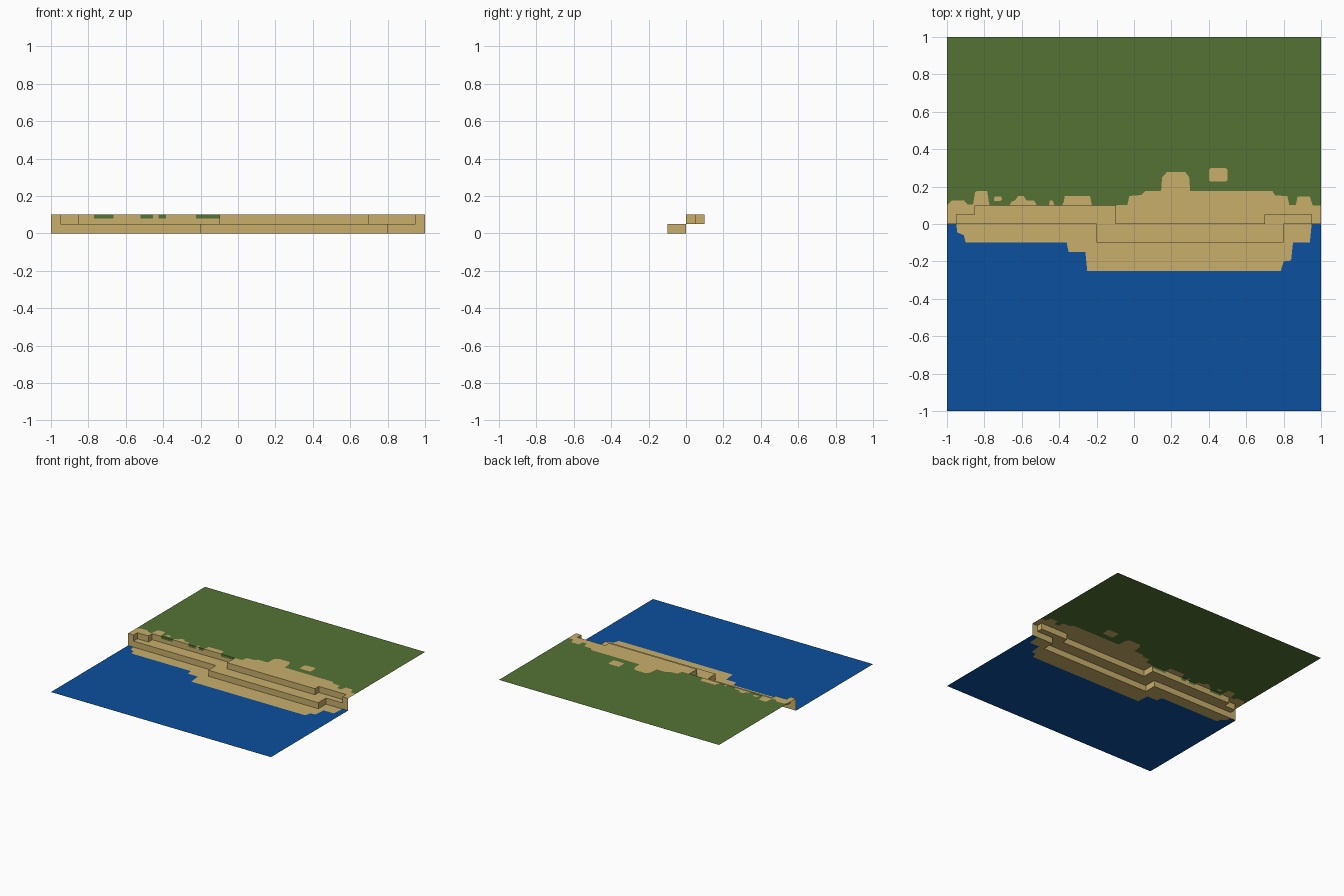
import bpy
from mathutils import Vector
from mathutils.geometry import tessellate_polygon

if "Cube" in bpy.data.objects:
    bpy.data.objects.remove(bpy.data.objects["Cube"])


def material(name, rgb):
    m = bpy.data.materials.new(name)
    m.diffuse_color = (*rgb, 1)
    m.use_nodes = True
    m.node_tree.nodes["Principled BSDF"].inputs["Base Color"].default_value = m.diffuse_color
    return m


GRASS = material("grass green", (0.091, 0.171, 0.036))
SAND = material("sand", (0.578, 0.429, 0.150))
WATER = material("water blue", (0.0037, 0.080, 0.342))


def make(name, verts, faces, mat):
    me = bpy.data.meshes.new(name)
    me.from_pydata(verts, [], faces)
    me.materials.append(mat)
    ob = bpy.data.objects.new(name, me)
    bpy.context.collection.objects.link(ob)


def flat(name, loops, z, mat):
    """Level sheet inside the first loop, minus the other loops, facing up."""
    loops = [[Vector((x, y, 0)) for x, y in lp] for lp in loops]
    pts = [p for lp in loops for p in lp]
    faces = []
    for a, b, c in tessellate_polygon(loops):
        up = (pts[b] - pts[a]).cross(pts[c] - pts[a]).z
        faces.append((a, b, c) if up > 0 else (a, c, b))
    make(name, [(p.x, p.y, z) for p in pts], faces, mat)


def wall(name, path, z0, z1, mat):
    """Vertical sheet along a path running left to right, facing front."""
    n = len(path)
    verts = [(x, y, z) for z in (z0, z1) for x, y in path]
    make(name, verts, [(i, i + 1, n + i + 1, n + i) for i in range(n - 1)], mat)


# Edges of the terraces
left_edge = [(-1, 0), (-.95, 0), (-.95, .05), (-.85, .05), (-.85, .1)]
right_edge = [(-.1, .1), (-.1, 0), (.7, 0), (.7, .05), (.95, .05), (.95, 0), (1, 0)]
foot = [(-.95, 0), (-.2, 0), (-.2, -.1), (.8, -.1), (.8, 0), (.95, 0)]

# Ragged sand edges against the grass, each starting and ending at y = 0.1
left_top = [(-1, .1), (-.975, .125), (-.91, .127), (-.89, .105), (-.86, .105), (-.85, .17),
            (-.84, .176), (-.785, .176), (-.775, .11), (-.77, .1)]
bumps = [
    [(-.665, .1), (-.655, .12), (-.635, .127), (-.62, .15), (-.59, .15), (-.575, .126),
     (-.535, .126), (-.52, .1)],
    [(-.455, .1), (-.45, .125), (-.435, .125), (-.425, .1)],
    [(-.385, .1), (-.375, .12), (-.37, .15), (-.235, .15), (-.225, .1)],
]
right_top = [(-.1, .1), (-.035, .102), (-.025, .15), (.04, .155), (.06, .176), (.145, .176),
             (.15, .25), (.175, .277), (.275, .277), (.295, .25), (.3, .176), (.74, .176),
             (.755, .152), (.82, .15), (.83, .102), (.865, .102), (.875, .148),
             (.94, .148), (.955, .1), (1, .1)]
islands = [
    [(-.75, .13), (-.745, .148), (-.71, .148), (-.705, .13), (-.715, .124), (-.745, .124)],
    [(.4, .235), (.4, .29), (.41, .3), (.49, .3), (.5, .29), (.5, .235), (.49, .226), (.41, .226)],
]

# Upper level: grass field with sand fringe
line = left_top + sum(bumps, []) + right_top
flat("grass_field", [line + [(1, 1), (-1, 1)]] + islands, .1, GRASS)
flat("upper_sand_left", [left_edge + left_top[::-1]], .1, SAND)
flat("upper_sand_right", [right_edge[1:] + right_top[::-1]], .1, SAND)
for i, lp in enumerate(bumps + islands):
    flat(f"upper_sand_patch_{i + 1}", [lp], .1, SAND)

# Middle ledge
flat("middle_ledge", [foot + right_edge[-2:0:-1][1:] + [(-.1, .1)] + left_edge[:1:-1]], .05, SAND)

# Walls between the levels
wall("upper_wall_left", left_edge[1:], .05, .1, SAND)
wall("upper_wall_right", right_edge[:-1], .05, .1, SAND)
wall("lower_wall", foot, 0, .05, SAND)
wall("end_wall_left", [(-1, 0), (-.95, 0)], 0, .1, SAND)
wall("end_wall_right", [(.95, 0), (1, 0)], 0, .1, SAND)

# Straight back wall, with grass hanging over it where no sand fringe lies
wall("upper_wall_back", [(-.85, .1), (-.1, .1)], .05, .08, SAND)
runs = [[(-.85, .1), left_top[-1]]] + bumps
for i, run in enumerate(runs):
    x0, x1 = run[0][0], run[-1][0]
    x2 = runs[i + 1][0][0] if i + 1 < len(runs) else -.1
    wall(f"back_wall_sand_{i + 1}", [(x0, .1), (x1, .1)], .08, .1, SAND)
    wall(f"grass_overhang_{i + 1}", [(x1, .1), (x2, .1)], .08, .1, GRASS)

# Lower level: beach and water
shore = [(-.95, 0), (-.945, -.045), (-.91, -.06), (-.9, -.1), (-.36, -.1), (-.35, -.15),
         (-.26, -.15), (-.25, -.25), (.785, -.25), (.8, -.2), (.84, -.195), (.85, -.1),
         (.94, -.1), (.95, 0)]
flat("beach", [shore + foot[-2:0:-1]], 0, SAND)
flat("water", [[(-1, -1), (1, -1), (1, 0)] + shore[::-1] + [(-1, 0)]], 0, WATER)
